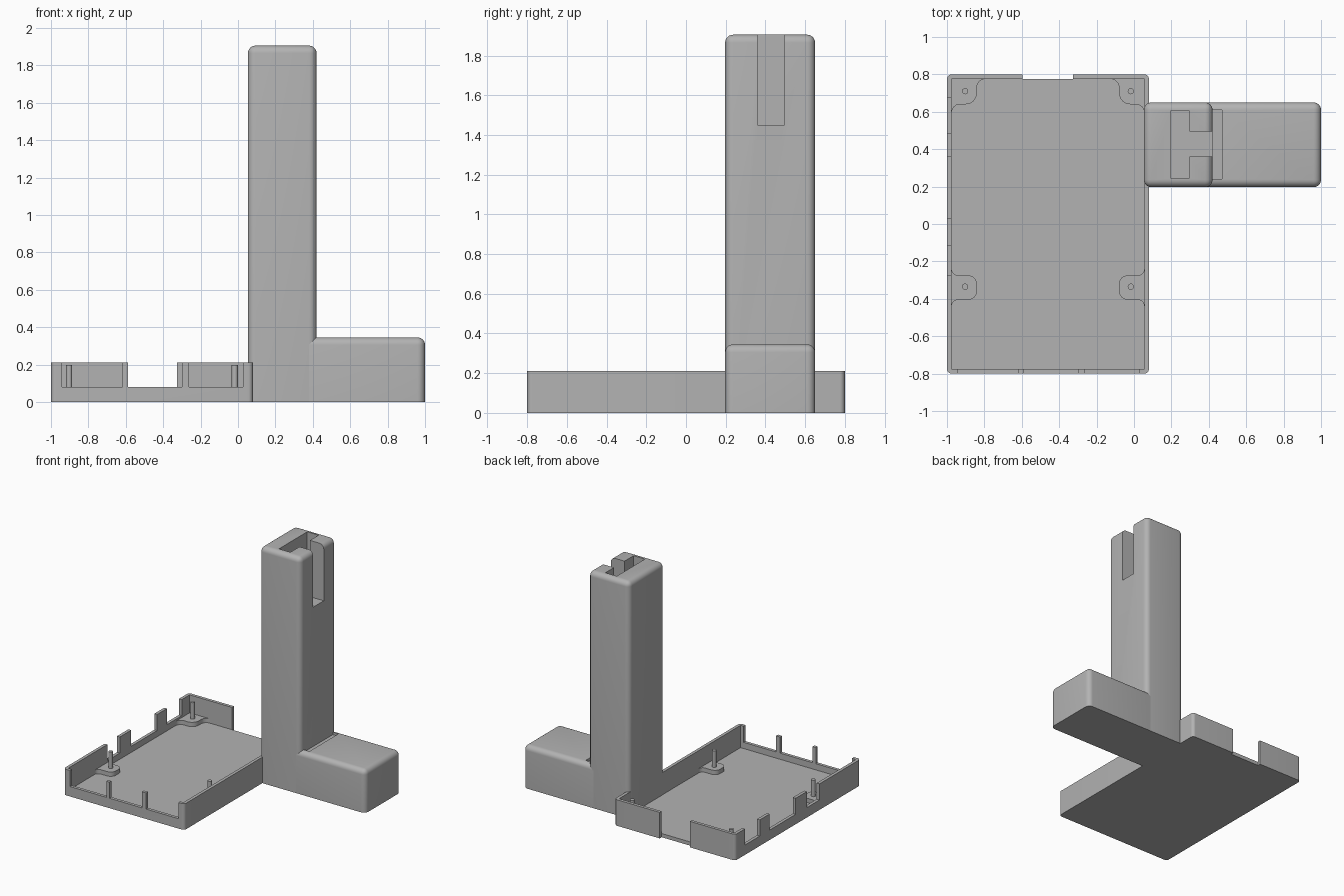
import bpy, bmesh
from math import pi
from mathutils import Vector

old = bpy.data.objects.get("Cube")
if old:
    bpy.data.objects.remove(old)

grey = bpy.data.materials.new("plain_grey")
grey.use_nodes = True
grey.diffuse_color = (0.45, 0.45, 0.45, 1)
grey.node_tree.nodes["Principled BSDF"].inputs["Base Color"].default_value = grey.diffuse_color


def finish(name, bm):
    bmesh.ops.recalc_face_normals(bm, faces=bm.faces)
    mesh = bpy.data.meshes.new(name)
    bm.to_mesh(mesh)
    bm.free()
    mesh.materials.append(grey)
    ob = bpy.data.objects.new(name, mesh)
    bpy.context.collection.objects.link(ob)
    return ob


def smooth(ob):
    bpy.ops.object.select_all(action='DESELECT')
    ob.select_set(True)
    bpy.context.view_layer.objects.active = ob
    bpy.ops.object.shade_smooth_by_angle(angle=pi / 6)


def box(name, x, y, z, radius=0):
    """Box from (min, max) ranges; radius rounds every edge off the ground."""
    bm = bmesh.new()
    bmesh.ops.create_cube(bm, size=1)
    for v in bm.verts:
        v.co = [r[0] if c < 0 else r[1] for c, r in zip(v.co, (x, y, z))]
    if radius:
        edges = [e for e in bm.edges if max(v.co.z for v in e.verts) > z[0] + 0.01]
        bmesh.ops.bevel(bm, geom=edges, offset=radius, segments=6, profile=0.5, affect='EDGES')
    return finish(name, bm)


def round_outline(points, steps=6):
    """Replace each (x, y, radius) corner by a curve between its tangent points."""
    out = []
    for i, (x, y, r) in enumerate(points):
        p = Vector((x, y))
        if not r:
            out.append(p)
            continue
        a = p + (Vector(points[i - 1][:2]) - p).normalized() * r
        b = p + (Vector(points[(i + 1) % len(points)][:2]) - p).normalized() * r
        centre = a + b - p
        for k in range(steps + 1):
            d = a.lerp(b, k / steps) - centre
            out.append(centre + d.normalized() * r)
    return out


def prism(name, outline, z0, z1):
    bm = bmesh.new()
    face = bm.faces.new([bm.verts.new((p.x, p.y, z0)) for p in outline])
    ext = bmesh.ops.extrude_face_region(bm, geom=[face])
    for v in ext["geom"]:
        if isinstance(v, bmesh.types.BMVert):
            v.co.z = z1
    return finish(name, bm)


def cut(ob, ranges):
    """Subtract boxes and bake the result."""
    cutters = [box("cutter", *r) for r in ranges]
    for c in cutters:
        c.hide_render = True
        m = ob.modifiers.new("cut", 'BOOLEAN')
        m.operation, m.solver, m.object = 'DIFFERENCE', 'EXACT', c
    dg = bpy.context.evaluated_depsgraph_get()
    mesh = bpy.data.meshes.new_from_object(ob.evaluated_get(dg))
    ob.modifiers.clear()
    ob.data = mesh
    for c in cutters:
        bpy.data.objects.remove(c)


# Tray: rounded slab, hollowed, with notched walls
X0, X1, Y, TOP, LOW, FLOOR, T = -1, 0.08, 0.8, 0.21, 0.08, 0.03, 0.025
R = 0.025
tray = prism("tray", round_outline([(X0, -Y, R), (X1, -Y, R), (X1, Y, R), (X0, Y, R)]), 0, TOP)
notches = [((X0 + T, X1 - T), (-Y + T, Y - T), (FLOOR, 1))]
for a, b in ((-0.94, -0.617), (-0.588, -0.299), (-0.262, 0.027)):      # front wall
    notches.append(((a, b), (-Y - 0.1, -Y + T + 0.01), (LOW, 1)))
for a, b in ((-0.275, -0.115), (0.03, 0.36), (0.485, 0.675)):          # side wall
    notches.append(((X0 - 0.1, X0 + T + 0.01), (a, b), (LOW, 1)))
notches.append(((-0.595, -0.325), (Y - T, Y + 0.1), (-0.1, 1)))        # back opening
cut(tray, notches)
smooth(tray)

# Mounting pads and pins, mirrored about the tray centre line
back_pad = [(0.18, 0.775, 0), (0.135, 0.775, 0.045), (0.135, 0.64, 0.06), (0, 0.64, 0.045),
            (0, 0.595, 0), (-0.01, 0.595, 0), (-0.01, 0.785, 0), (0.18, 0.785, 0)]
mid_pad = [(-0.01, -0.24, 0), (0, -0.24, 0), (0, -0.275, 0.035), (0.135, -0.275, 0.045),
           (0.135, -0.405, 0.045), (0, -0.405, 0.035), (0, -0.44, 0), (-0.01, -0.44, 0)]
for side, wall, sign in (("right", X0 + T, 1), ("left", X1 - T, -1)):
    for row, pad, py in (("back", back_pad, 0.71), ("middle", mid_pad, -0.335)):
        outline = [Vector((wall + sign * p.x, p.y)) for p in round_outline(pad)]
        smooth(prism(f"{row}_{side}_pad", outline, FLOOR - 0.01, 0.065))
        bm = bmesh.new()
        bmesh.ops.create_cone(bm, cap_ends=True, segments=24, radius1=0.0165, radius2=0.0165, depth=0.15)
        bmesh.ops.translate(bm, verts=bm.verts, vec=(wall + sign * 0.072, py, 0.123))
        smooth(finish(f"{row}_{side}_pin", bm))

# Column with a T-shaped pocket open to the top and outer side
column = box("column", (0.053, 0.42), (0.197, 0.65), (0, 1.905), 0.04)
cut(column, [((0.195, 0.297), (0.245, 0.605), (1.45, 3)),
             ((0.25, 1), (0.36, 0.495), (1.45, 3))])
smooth(column)

# Foot with a shallow groove beside the column
foot = box("foot", (0.33, 1), (0.197, 0.65), (0, 0.345), 0.04)
cut(foot, [((0.41, 0.47), (0.24, 0.61), (0.325, 1))])
smooth(foot)
